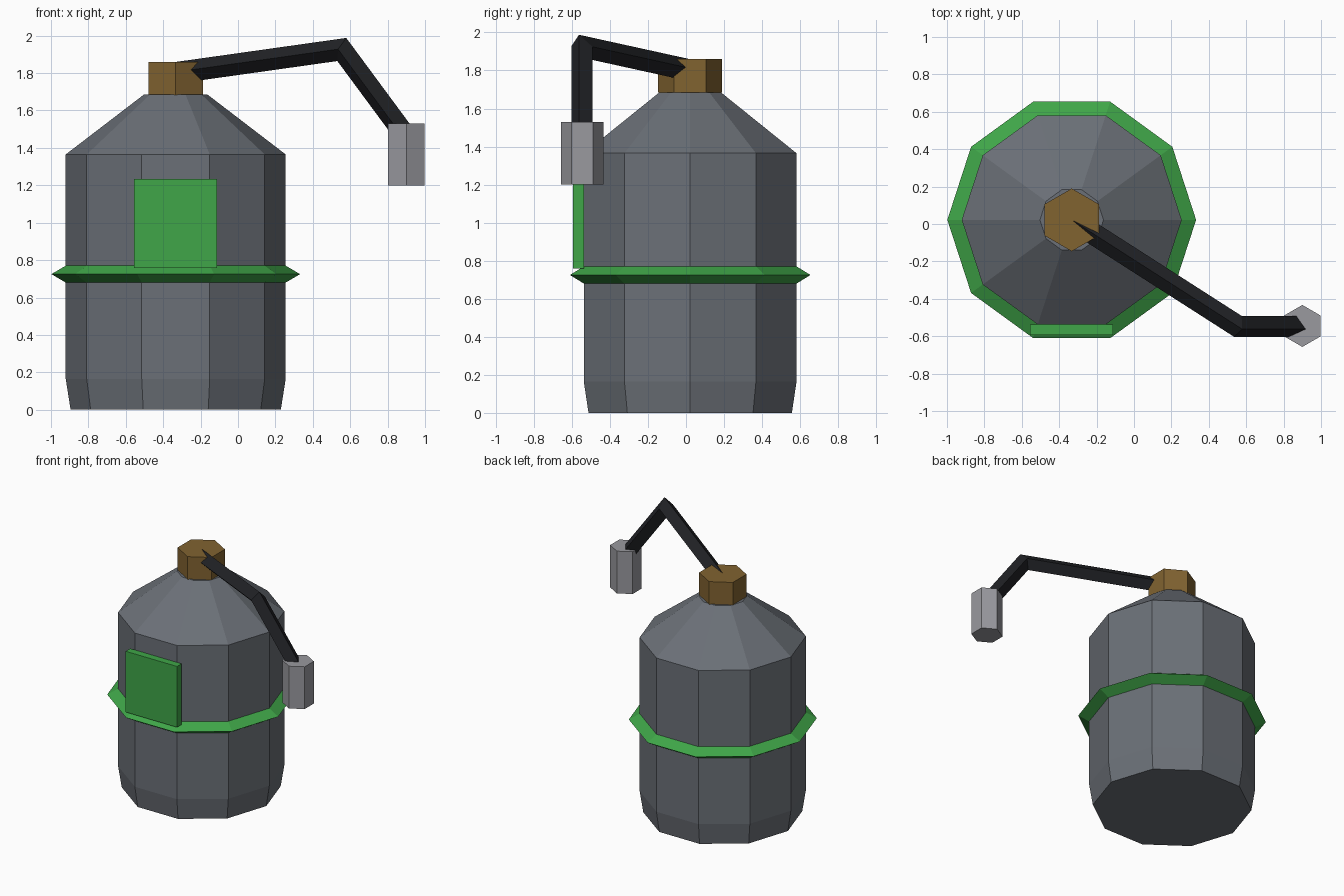
import bpy, bmesh, math
from mathutils import Vector

if "Cube" in bpy.data.objects:
    bpy.data.objects.remove(bpy.data.objects["Cube"])

CX, CY = -0.333, 0.022   # tank axis


def material(name, rgb):
    m = bpy.data.materials.new(name)
    m.diffuse_color = (*rgb, 1)
    m.use_nodes = True
    m.node_tree.nodes["Principled BSDF"].inputs["Base Color"].default_value = m.diffuse_color
    return m


STEEL = material("dark_steel", (0.147, 0.162, 0.185))
GREEN = material("green", (0.05, 0.38, 0.065))
BRASS = material("brass", (0.22, 0.125, 0.03))
RUBBER = material("rubber", (0.015, 0.016, 0.019))
ALLOY = material("light_alloy", (0.32, 0.32, 0.345))


def finish(bm, name, mat, location=(0, 0, 0)):
    bmesh.ops.recalc_face_normals(bm, faces=bm.faces)
    mesh = bpy.data.meshes.new(name)
    bm.to_mesh(mesh)
    bm.free()
    obj = bpy.data.objects.new(name, mesh)
    obj.location = location
    bpy.context.collection.objects.link(obj)
    mesh.materials.append(mat)
    return obj


def loft(bm, rings, closed=False):
    """Bridge equal-sized rings; cap the ends, or join last to first."""
    rings = [[bm.verts.new(p) for p in ring] for ring in rings]
    n = len(rings[0])
    pairs = list(zip(rings, rings[1:]))
    if closed:
        pairs.append((rings[-1], rings[0]))
    else:
        bm.faces.new(rings[0])
        bm.faces.new(rings[-1])
    for a, b in pairs:
        for i in range(n):
            j = (i + 1) % n
            bm.faces.new((a[i], a[j], b[j], b[i]))


def lathe(name, profile, sides, center, mat, start=0.0, closed=False):
    angles = [start + 2 * math.pi * i / sides for i in range(sides)]
    bm = bmesh.new()
    loft(bm, [[(r * math.cos(a), r * math.sin(a), z) for a in angles]
              for r, z in profile], closed)
    return finish(bm, name, mat, (*center, 0))


def sweep(name, path, radius, mat):
    """Mitred four-sided tube with one edge facing up."""
    pts = [Vector(p) for p in path]
    dirs = [(b - a).normalized() for a, b in zip(pts, pts[1:])]
    side = dirs[0].cross(Vector((0, 0, 1))).normalized()
    up = side.cross(dirs[0])
    ring = [pts[0] + o * radius for o in (side, up, -side, -up)]
    rings = [ring]
    for k, d in enumerate(dirs):
        n = d + dirs[min(k + 1, len(dirs) - 1)]
        ring = [p + d * ((pts[k + 1] - p).dot(n) / d.dot(n)) for p in ring]
        rings.append(ring)
    bm = bmesh.new()
    loft(bm, rings)
    return finish(bm, name, mat)


# Tank body with chamfered foot and sloped shoulder
lathe("tank_body", [(0.562, 0), (0.588, 0.165), (0.588, 1.365), (0.17, 1.685)],
      10, (CX, CY), STEEL)

# Green band round the middle
lathe("band", [(0.665, 0.725), (0.588, 0.77), (0.513, 0.725), (0.588, 0.68)],
      10, (CX, CY), GREEN, closed=True)

# Hexagonal valve cap and nozzle
lathe("valve_cap", [(0.168, 1.683), (0.168, 1.86)], 6, (CX, CY), BRASS, math.pi / 2)
lathe("nozzle", [(0.112, 1.2), (0.112, 1.53)], 6, (0.9, -0.545), ALLOY, math.pi / 2)

# Label plate on the front face
bm = bmesh.new()
bmesh.ops.create_cube(bm, size=1)
bmesh.ops.scale(bm, vec=(0.444, 0.056, 0.475), verts=bm.verts)
finish(bm, "label_plate", GREEN, (CX, -0.565, 0.9955))

# Bent hose from cap to nozzle
sweep("hose", [(CX, CY, 1.801), (0.555, -0.547, 1.926), (0.895, -0.547, 1.466)],
      0.058, RUBBER)
